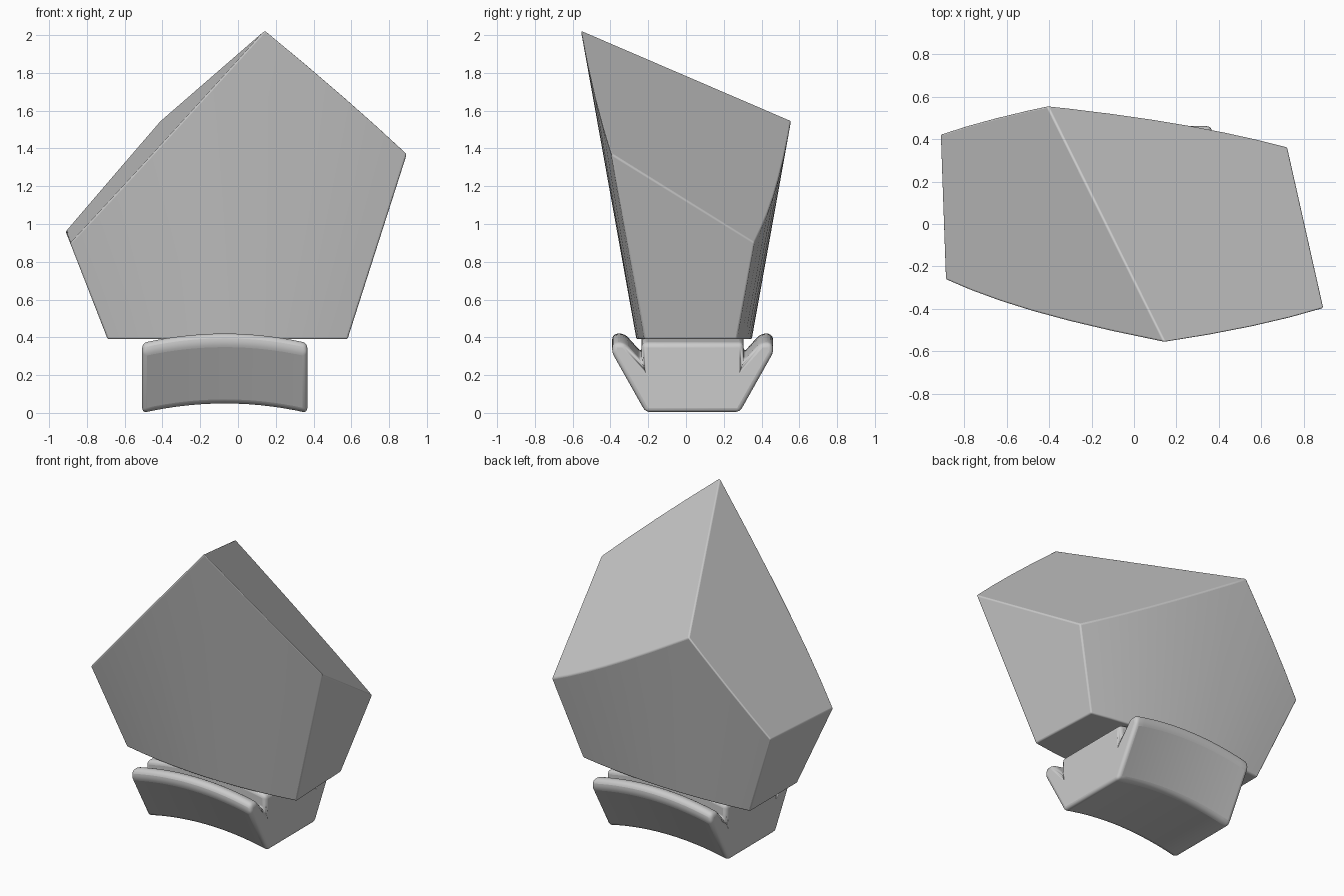
import bpy, bmesh
from mathutils import Vector

old = bpy.data.objects.get("Cube")
if old:
    bpy.data.objects.remove(old)

GREY = bpy.data.materials.new("plain grey")
GREY.use_nodes = True
GREY.diffuse_color = (0.6, 0.6, 0.6, 1)
GREY.node_tree.nodes["Principled BSDF"].inputs["Base Color"].default_value = (0.6, 0.6, 0.6, 1)


def finish(bm, name, width, angle):
    """Turn a bmesh into a smooth object with rounded edges."""
    bmesh.ops.recalc_face_normals(bm, faces=bm.faces)
    mesh = bpy.data.meshes.new(name)
    bm.to_mesh(mesh)
    bm.free()
    mesh.materials.append(GREY)
    ob = bpy.data.objects.new(name, mesh)
    bpy.context.collection.objects.link(ob)
    bev = ob.modifiers.new("rounded_edges", 'BEVEL')
    bev.width, bev.segments = width, 4
    bev.limit_method, bev.angle_limit = 'ANGLE', angle
    bpy.ops.object.select_all(action='DESELECT')
    ob.select_set(True)
    bpy.context.view_layer.objects.active = ob
    bpy.ops.object.shade_smooth_by_angle(angle=0.6)
    return ob


def loft(bm, rings):
    """Skin a list of equal rings and cap both ends."""
    rows = [[bm.verts.new(p) for p in ring] for ring in rings]
    n = len(rows[0])
    for a, b in zip(rows, rows[1:]):
        for i in range(n):
            bm.faces.new((a[i], a[(i + 1) % n], b[(i + 1) % n], b[i]))
    bm.faces.new(rows[0])
    bm.faces.new(rows[-1])


def arc(a, b, bow, steps=10):
    """Plan curve from a to b, bulging by bow in y."""
    a, b = Vector(a), Vector(b)
    return [a.lerp(b, i / steps) + Vector((0, bow * 4 * (i / steps) * (1 - i / steps)))
            for i in range(steps + 1)]


# Block: flaring walls with bowed front and back
def outline(z):
    h = z - 0.39
    left, right = -0.69 - 0.39 * h, 0.58 + 0.32 * h
    pts = arc((left, -0.17 - 0.18 * h), (right, -0.22 - 0.18 * h), -0.065)
    pts += arc((right - 0.02, 0.27 + 0.18 * h), (left, 0.32 + 0.18 * h), 0.05)
    return [(p.x, p.y, z) for p in pts]


block = bmesh.new()
loft(block, [outline(0.39), outline(2.4)])

# Block top: two sloping cuts meeting at a diagonal ridge
peak, ridge_end = Vector((0.13, -0.53, 2.015)), Vector((-0.40, 0.54, 1.555))
for corner in (Vector((0.88, -0.38, 1.37)), Vector((-0.88, -0.25, 0.91))):
    normal = (ridge_end - peak).cross(corner - peak).normalized()
    if normal.z < 0:
        normal = -normal
    geom = block.verts[:] + block.edges[:] + block.faces[:]
    cut = bmesh.ops.bisect_plane(block, geom=geom, plane_co=peak, plane_no=normal,
                                 clear_outer=True)
    edges = [e for e in cut["geom_cut"] if isinstance(e, bmesh.types.BMEdge)]
    bmesh.ops.contextual_create(block, geom=edges)
finish(block, "block", 0.05, 0.4)

# Base: cradle section with a lip along the front and back, arched along x
half = [(0.25, 0), (0.43, 0.32), (0.42, 0.37), (0.36, 0.37), (0.27, 0.27), (0.27, 0.37)]
section = half + [(-y, z) for y, z in reversed(half)]
STEPS = 14
rings = []
for i in range(STEPS + 1):
    t = 2 * i / STEPS - 1
    rise = 0.05 * (1 - t * t)
    rings.append([(-0.07 + 0.437 * t, 0.035 + y, z + rise) for y, z in section])
base = bmesh.new()
loft(base, rings)
finish(base, "base", 0.035, 0.5)
